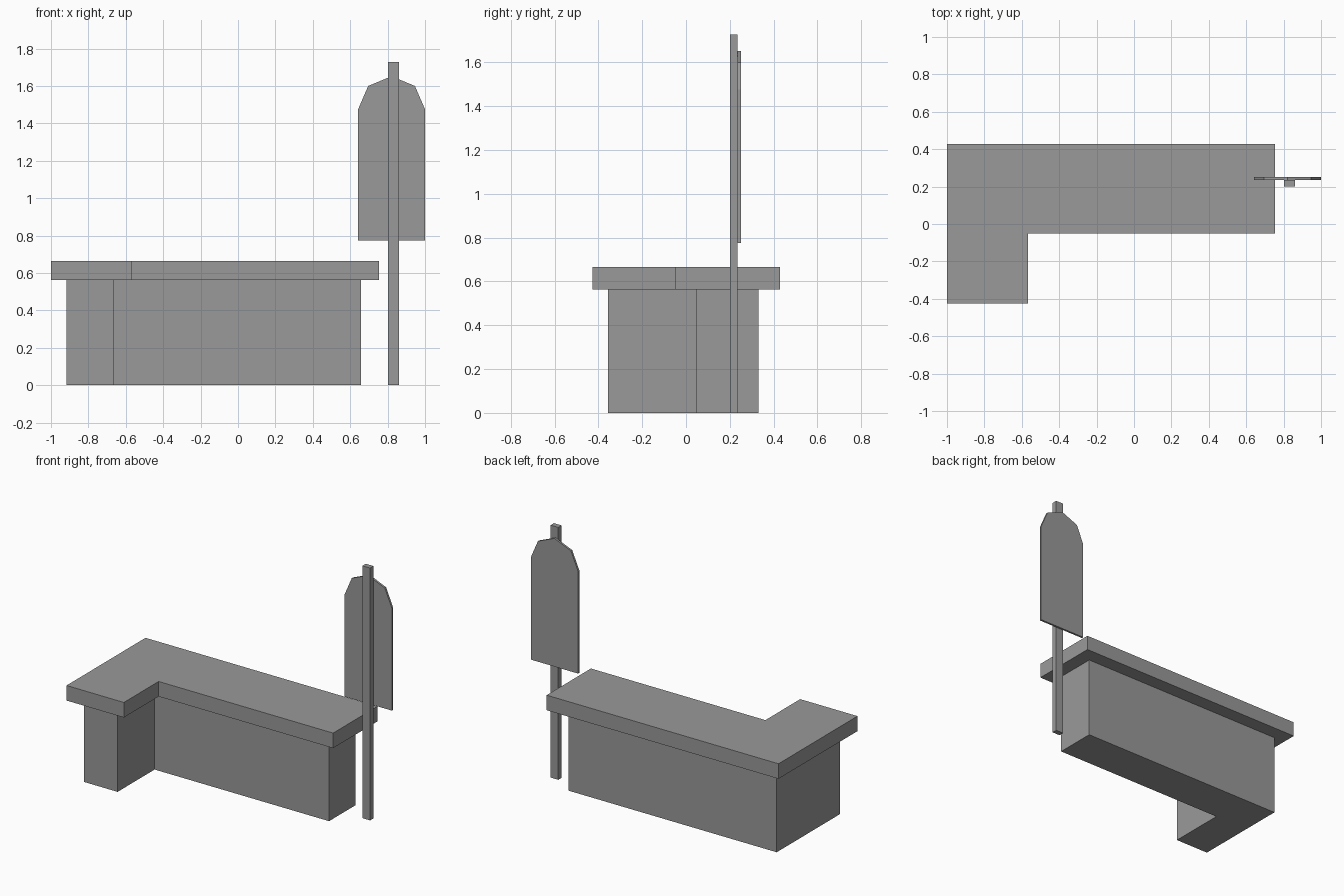
import bpy
import bmesh
from mathutils import Vector

cube = bpy.data.objects.get("Cube")
if cube:
    bpy.data.objects.remove(cube, do_unlink=True)

grey = bpy.data.materials.new("mid grey")
grey.use_nodes = True
colour = (0.32, 0.32, 0.32, 1.0)
grey.diffuse_color = colour
grey.node_tree.nodes["Principled BSDF"].inputs["Base Color"].default_value = colour


def extrude_outline(name, outline, offset):
    """Make a solid by pushing a closed outline along an offset."""
    bm = bmesh.new()
    face = bm.faces.new([bm.verts.new(p) for p in outline])
    result = bmesh.ops.extrude_face_region(bm, geom=[face], use_keep_orig=True)
    moved = [g for g in result["geom"] if isinstance(g, bmesh.types.BMVert)]
    bmesh.ops.translate(bm, verts=moved, vec=Vector(offset))
    bmesh.ops.recalc_face_normals(bm, faces=bm.faces)
    mesh = bpy.data.meshes.new(name)
    bm.to_mesh(mesh)
    bm.free()
    mesh.materials.append(grey)
    obj = bpy.data.objects.new(name, mesh)
    bpy.context.collection.objects.link(obj)
    return obj


def l_block(name, left, inner_x, right, front, inner_y, back, bottom, top):
    """Make an L-shaped slab with its short arm towards the front."""
    plan = [(left, front), (inner_x, front), (inner_x, inner_y),
            (right, inner_y), (right, back), (left, back)]
    return extrude_outline(name, [(x, y, bottom) for x, y in plan],
                           (0, 0, top - bottom))


# Counter: solid base with an overhanging worktop
l_block("counter_base", -0.918, -0.663, 0.658, -0.355, 0.045, 0.33, 0.0, 0.562)
l_block("counter_top", -1.0, -0.566, 0.755, -0.426, -0.05, 0.428, 0.562, 0.665)

# Upright post beside the counter
post = [(0.802, 0.2), (0.86, 0.2), (0.86, 0.236), (0.802, 0.236)]
extrude_outline("sign_post", [(x, y, 0) for x, y in post], (0, 0, 1.727))

# Sign board with a faceted arched top, fixed behind the post
half = [(0.179, 0.775), (0.179, 1.475), (0.125, 1.6)]
board = half + [(0, 1.652)] + [(-x, z) for x, z in reversed(half)]
extrude_outline("sign_board", [(0.821 + x, 0.236, z) for x, z in board], (0, 0.014, 0))
